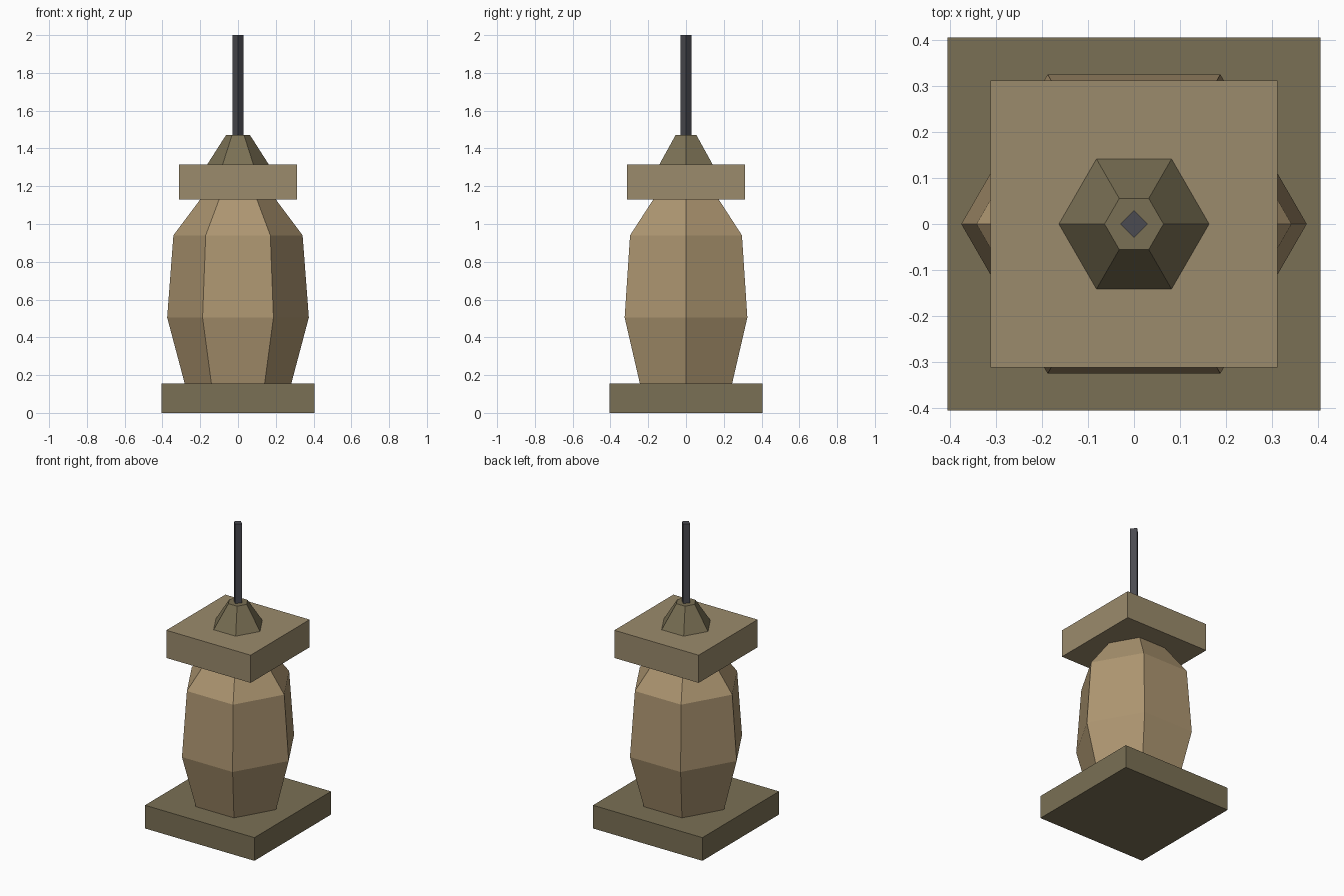
import bpy, bmesh
from math import cos, sin, tau, pi, sqrt

if "Cube" in bpy.data.objects:
    bpy.data.objects.remove(bpy.data.objects["Cube"])


def material(name, rgb):
    m = bpy.data.materials.new(name)
    m.diffuse_color = (*rgb, 1)
    m.use_nodes = True
    m.node_tree.nodes["Principled BSDF"].inputs["Base Color"].default_value = m.diffuse_color
    return m


def lathe(name, profile, sides, mat, turn=0.0):
    """Faceted, capped solid from (radius, z) rings."""
    bm = bmesh.new()
    rings = [[bm.verts.new((r * cos(turn + tau * i / sides),
                            r * sin(turn + tau * i / sides), z))
              for i in range(sides)] for r, z in profile]
    for lo, hi in zip(rings, rings[1:]):
        for i in range(sides):
            j = (i + 1) % sides
            bm.faces.new((lo[i], lo[j], hi[j], hi[i]))
    bm.faces.new(rings[0][::-1])
    bm.faces.new(rings[-1])
    mesh = bpy.data.meshes.new(name)
    bm.to_mesh(mesh)
    bm.free()
    mesh.materials.append(mat)
    obj = bpy.data.objects.new(name, mesh)
    bpy.context.collection.objects.link(obj)
    return obj


def slab(name, half, z0, z1, mat):
    r = half * sqrt(2)
    return lathe(name, [(r, z0), (r, z1)], 4, mat, pi / 4)


dark_stone = material("dark_stone", (0.195, 0.162, 0.089))
light_stone = material("light_stone", (0.328, 0.258, 0.150))
clay = material("clay", (0.420, 0.305, 0.165))
iron = material("iron", (0.070, 0.070, 0.082))

# Square plinth and upper slab
slab("base_plinth", 0.405, 0.0, 0.155, dark_stone)
slab("top_slab", 0.312, 1.13, 1.315, light_stone)

# Six-sided bulging body
lathe("urn_body", [(0.282, 0.155), (0.375, 0.505), (0.342, 0.94), (0.2, 1.13)], 6, clay)

# Tapered collar and four-sided rod
lathe("rod_collar", [(0.163, 1.315), (0.064, 1.47)], 6, dark_stone)
lathe("rod", [(0.03, 1.47), (0.03, 2.0)], 4, iron)
